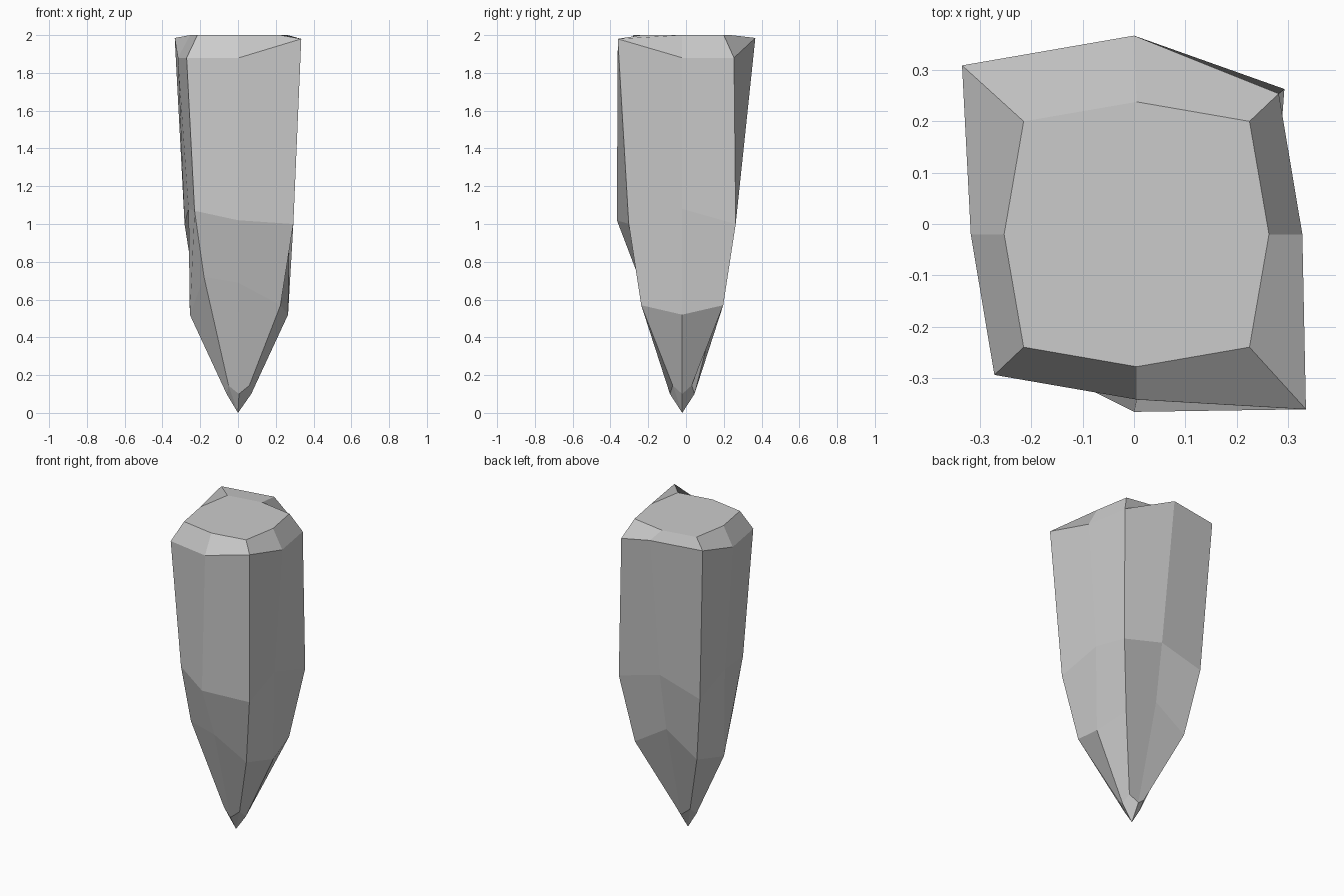
import bpy, bmesh

if "Cube" in bpy.data.objects:
    bpy.data.objects.remove(bpy.data.objects["Cube"])

CX, CY = 0.005, -0.02
# order of points in a ring, counter-clockwise seen from above
ORDER = ["front_left", "front", "front_right", "right",
         "back_right", "back", "back_left", "left"]


def ring(corner, mid, tweaks={}):
    """Eight-point ring; corner and mid = (half x, half y, z), tweaks replace single points."""
    a, b, zc = corner
    m, n, zm = mid
    pts = [(-a, -b, zc), (0, -n, zm), (a, -b, zc), (m, 0, zm),
           (a, b, zc), (0, n, zm), (-a, b, zc), (-m, 0, zm)]
    pts = {k: (x + CX, y + CY, z) for k, (x, y, z) in zip(ORDER, pts)}
    pts.update(tweaks)
    return [pts[k] for k in ORDER]


rings = [
    # small ring just above the tip
    ring((0.055, 0.05, 0.145), (0.065, 0.065, 0.10)),
    # lower taper
    ring((0.22, 0.217, 0.57), (0.26, 0.22, 0.52),
         {"front_left": (-0.18, -0.22, 0.72),
          "front": (0, -0.24, 0.69),
          "back": (0, 0.20, 0.71)}),
    # waist
    ring((0.288, 0.283, 1.0), (0.267, 0.28, 1.08),
         {"front_left": (-0.23, -0.25, 1.07),
          "front": (0, -0.366, 1.02)}),
    # rim, with chipped-up points
    ring((0.277, 0.274, 1.88), (0.323, 0.322, 1.88),
         {"front_right": (0.335, -0.361, 1.98),
          "back": (0, 0.367, 1.985),
          "back_left": (-0.335, 0.309, 1.985)}),
    # flat cap edge
    ring((0.22, 0.22, 2.0), (0.258, 0.258, 2.0)),
]

bm = bmesh.new()
loops = [[bm.verts.new(p) for p in r] for r in rings]
for lo, hi in zip(loops, loops[1:]):
    for i in range(8):
        j = (i + 1) % 8
        bm.faces.new((lo[i], lo[j], hi[j], hi[i]))

# pointed tip and flat cap
tip = bm.verts.new((0, CY, 0))
for i in range(8):
    bm.faces.new((tip, loops[0][(i + 1) % 8], loops[0][i]))
bm.faces.new(loops[-1])
bmesh.ops.recalc_face_normals(bm, faces=bm.faces)

mesh = bpy.data.meshes.new("rock_spike")
bm.to_mesh(mesh)
bm.free()
bpy.context.collection.objects.link(bpy.data.objects.new("rock_spike", mesh))
